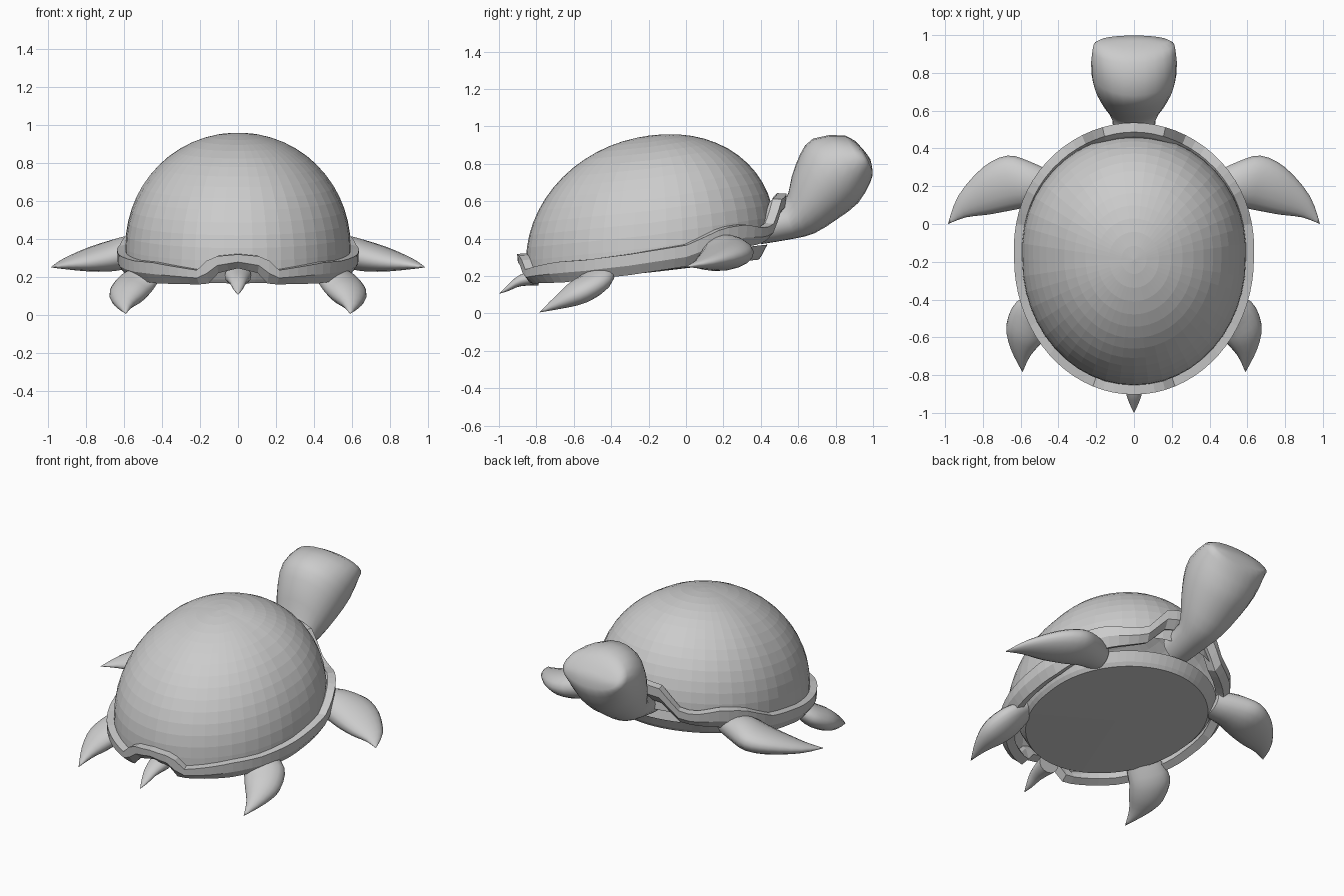
import bpy, math
from mathutils import Vector as V

if "Cube" in bpy.data.objects:
    bpy.data.objects.remove(bpy.data.objects["Cube"])


def make(name, verts, faces, smooth=0):
    me = bpy.data.meshes.new(name)
    me.from_pydata([tuple(v) for v in verts], [], faces)
    ob = bpy.data.objects.new(name, me)
    bpy.context.collection.objects.link(ob)
    bpy.ops.object.select_all(action='DESELECT')
    bpy.context.view_layer.objects.active = ob
    ob.select_set(True)
    bpy.ops.object.mode_set(mode='EDIT')
    bpy.ops.mesh.select_all(action='SELECT')
    bpy.ops.mesh.normals_make_consistent(inside=False)
    bpy.ops.object.mode_set(mode='OBJECT')
    if smooth:
        bpy.ops.object.shade_smooth_by_angle(angle=math.radians(smooth))
    return ob


def bridge(rings, start=None, end=None, loop=False):
    """Join equal rings of points, with optional end points."""
    n, k = len(rings[0]), len(rings)
    verts = [p for r in rings for p in r]
    faces = []
    for i in range(k if loop else k - 1):
        a, b = i * n, (i + 1) % k * n
        faces += [(a + j, a + (j + 1) % n, b + (j + 1) % n, b + j) for j in range(n)]
    for point, base in ((start, 0), (end, (k - 1) * n)):
        if point is not None:
            verts.append(V(point))
            faces += [(base + j, base + (j + 1) % n, len(verts) - 1) for j in range(n)]
    return verts, faces


def spline(p0, p1, p2, p3, f):
    return (p1 * 2 + (p2 - p0) * f + (p0 * 2 - p1 * 5 + p2 * 4 - p3) * f * f
            + (p1 * 3 - p0 - p2 * 3 + p3) * f ** 3) * .5


def limb(name, sections, tip, mirror=False, sides=16, steps=3):
    """Loft ellipses given by two edge points and a half thickness."""
    keys = [(V(a), V(b), t) for a, b, t in sections] + [(V(tip), V(tip), 0)]
    secs = []
    for i in range(len(keys) - 1):
        four = [keys[min(max(i + d, 0), len(keys) - 1)] for d in (-1, 0, 1, 2)]
        for s in range(steps):
            secs.append([spline(*[q[c] for q in four], s / steps) for c in range(3)])
    mids = [(a + b) / 2 for a, b, t in secs] + [V(tip)]
    rings, last = [], None
    for i, (a, b, t) in enumerate(secs):
        nrm = (a - b).cross(mids[i + 1] - mids[max(i - 1, 0)]).normalized()
        if last and nrm.dot(last) < 0:
            nrm = -nrm
        last = nrm
        ring = []
        for j in range(sides):
            w = 2 * math.pi * j / sides
            ring.append(mids[i] + (a - b) / 2 * math.cos(w) + nrm * t * math.sin(w))
        rings.append(ring)
    verts, faces = bridge(rings, mids[0], tip)
    make(name + ("_right" if mirror else ""), verts, faces, 60)
    if mirror:
        make(name + "_left", [(-v.x, v.y, v.z) for v in verts], faces, 60)


# Rim heights around the shell: angle from the tail, top z, bottom z
RIM = [(0, .318, .245), (10, .308, .22), (15, .285, .165), (20, .235, .16),
       (45, .275, .165), (60, .285, .18), (80, .315, .205), (105, .365, .25),
       (122, .455, .31), (134, .475, .35), (148, .455, .37), (155, .48, .39),
       (165, .61, .50), (180, .64, .53)]


def rim_z(deg):
    d = deg if deg <= 180 else 360 - deg
    for (a, t0, b0), (c, t1, b1) in zip(RIM, RIM[1:]):
        if d <= c:
            f = (d - a) / (c - a)
            return t0 + (t1 - t0) * f, b0 + (b1 - b0) * f


def around(fn, n=72):
    return [fn(360 * i / n) for i in range(n)]


def oval(deg, rx, ry, cy):
    w = math.radians(deg)
    c = math.cos(w)
    x = rx * math.sin(w)
    if c < 0:
        x *= 1 + .07 * abs(c) * abs(math.sin(w))   # fuller front
    return x, cy - ry * c


# Domed shell, leaning up toward the front
def tilt(y):
    u = y + .19
    return .35 + (.15 if u > 0 else .10) * u


def dome_ring(phi):
    def pt(d):
        x, y = oval(d, .592 * math.sin(phi), .665 * math.sin(phi), -.19)
        return V((x, y, tilt(y) + .6 * math.cos(phi)))
    return around(pt, 48)


def dome_base(d):
    x, y = oval(d, .592, .665, -.19)
    return V((x, y, min(tilt(y) - .005, sum(rim_z(d)) / 2)))


rings = [dome_ring(math.pi / 2 * i / 14) for i in range(1, 15)] + [around(dome_base, 48)]
make("shell_dome", *bridge(rings, start=(0, -.19, .952)))


# Shell rim, arched over the neck and tail
def rim_section(d):
    zt, zb = rim_z(d)
    out = []
    for s, z in ((1, zt), (.995, zt * .45 + zb * .55), (.94, zb),
                 (.87, zb + .02), (.90, zt - .02), (.93, zt + .003)):
        x, y = oval(d, .635 * s, .72 * s, -.183)
        out.append(V((x, y, z)))
    return out


make("shell_rim", *bridge(around(rim_section), loop=True))


# Belly plate
def plate_ring(rx, ry, dz):
    def pt(d):
        x, y = oval(d, rx, ry, -.165)
        return V((x, y, .25 + .11 * y + dz))
    return around(pt)


make("belly_plate", *bridge([plate_ring(.56, .60, .07), plate_ring(.53, .57, .015),
                             plate_ring(.51, .555, -.005)], end=(0, -.165, .222)))

# Neck and head
limb("head", [((0, .38, .56), (0, .40, .37), .10),
              ((0, .52, .58), (0, .58, .40), .115),
              ((0, .565, .73), (0, .69, .43), .16),
              ((0, .61, .85), (0, .81, .505), .203),
              ((0, .68, .935), (0, .92, .59), .226),
              ((0, .85, .952), (0, .985, .70), .22),
              ((0, .94, .885), (0, .998, .76), .185)],
     (0, .985, .825), sides=24, steps=2)

# Front flippers
limb("front_flipper", [((.42, .27, .36), (.42, .10, .32), .07),
                       ((.55, .33, .35), (.55, .09, .32), .085),
                       ((.67, .362, .33), (.66, .07, .29), .08),
                       ((.80, .30, .31), (.77, .05, .27), .06),
                       ((.93, .15, .275), (.89, .035, .26), .028)],
     (.985, 0, .25), True)

# Rear flippers
limb("rear_flipper", [((.50, -.37, .25), (.41, -.56, .22), .05),
                      ((.62, -.41, .18), (.45, -.58, .15), .065),
                      ((.675, -.53, .11), (.49, -.63, .11), .065),
                      ((.655, -.65, .06), (.55, -.70, .06), .038)],
     (.59, -.785, .005), True)

# Tail
limb("tail", [((0, -.76, .26), (0, -.79, .15), .07),
              ((0, -.89, .205), (0, -.885, .145), .045),
              ((0, -.95, .155), (0, -.95, .12), .024)], (0, -1.0, .105))
